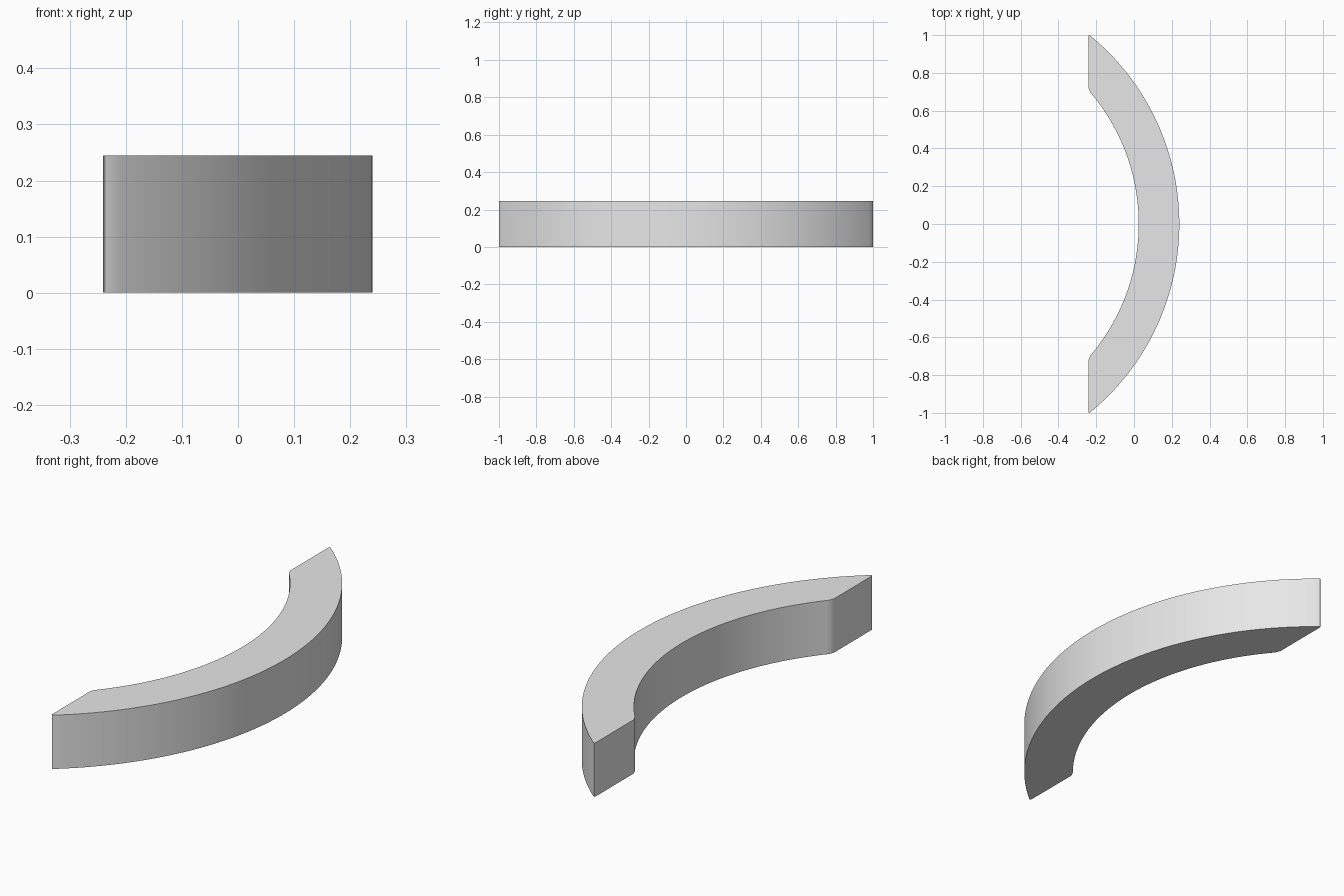
import bpy
import bmesh
import math

cube = bpy.data.objects.get("Cube")
if cube:
    bpy.data.objects.remove(cube, do_unlink=True)

HEIGHT = 0.245
CENTRE_X = -1.05        # shared centre of both arcs
OUTER_R, INNER_R = 1.29, 1.075
END_X = -0.241          # flat end plane


def arc(radius, half_angle, steps):
    """Points along an arc, from its -y end to its +y end."""
    angles = [half_angle * (2 * i / steps - 1) for i in range(steps + 1)]
    return [(CENTRE_X + radius * math.cos(a), radius * math.sin(a)) for a in angles]


def rounded(start, corner, end, steps=6):
    """Points strictly between start and end, bending round a corner."""
    pts = []
    for i in range(1, steps):
        t = i / steps
        pts.append(tuple((1 - t) ** 2 * s + 2 * t * (1 - t) * c + t * t * e
                         for s, c, e in zip(start, corner, end)))
    return pts


# Outline: outer arc, rounded +y end, inner arc back, mirrored -y end
outer = arc(OUTER_R, math.asin(0.999 / OUTER_R), 64)
inner = arc(INNER_R, math.asin(0.68 / INNER_R), 48)[::-1]
tip = rounded(outer[-1], (END_X + 0.001, 1.003), (END_X, 0.99), 4)
heel = rounded((END_X, 0.728), (END_X, 0.706), inner[0])
end = tip + [(END_X, 0.99), (END_X, 0.728)] + heel
outline = outer + end + inner + [(x, -y) for x, y in reversed(end)]

# Extrude the outline into a solid
bm = bmesh.new()
base = bm.faces.new([bm.verts.new((x, y, 0)) for x, y in outline])
top = bmesh.ops.extrude_face_region(bm, geom=[base], use_keep_orig=True)
bmesh.ops.translate(bm, vec=(0, 0, HEIGHT),
                    verts=[v for v in top["geom"] if isinstance(v, bmesh.types.BMVert)])
bmesh.ops.recalc_face_normals(bm, faces=bm.faces[:])
mesh = bpy.data.meshes.new("curved_bar")
bm.to_mesh(mesh)
bm.free()

bar = bpy.data.objects.new("curved_bar", mesh)
bpy.context.collection.objects.link(bar)

# Plain grey
grey = bpy.data.materials.new("light_grey")
grey.use_nodes = True
colour = (0.8, 0.8, 0.8, 1)
grey.diffuse_color = colour
grey.node_tree.nodes["Principled BSDF"].inputs["Base Color"].default_value = colour
mesh.materials.append(grey)

# Smooth walls, crisp rims
bpy.ops.object.select_all(action="DESELECT")
bar.select_set(True)
bpy.context.view_layer.objects.active = bar
bpy.ops.object.shade_smooth_by_angle(angle=math.radians(30))
